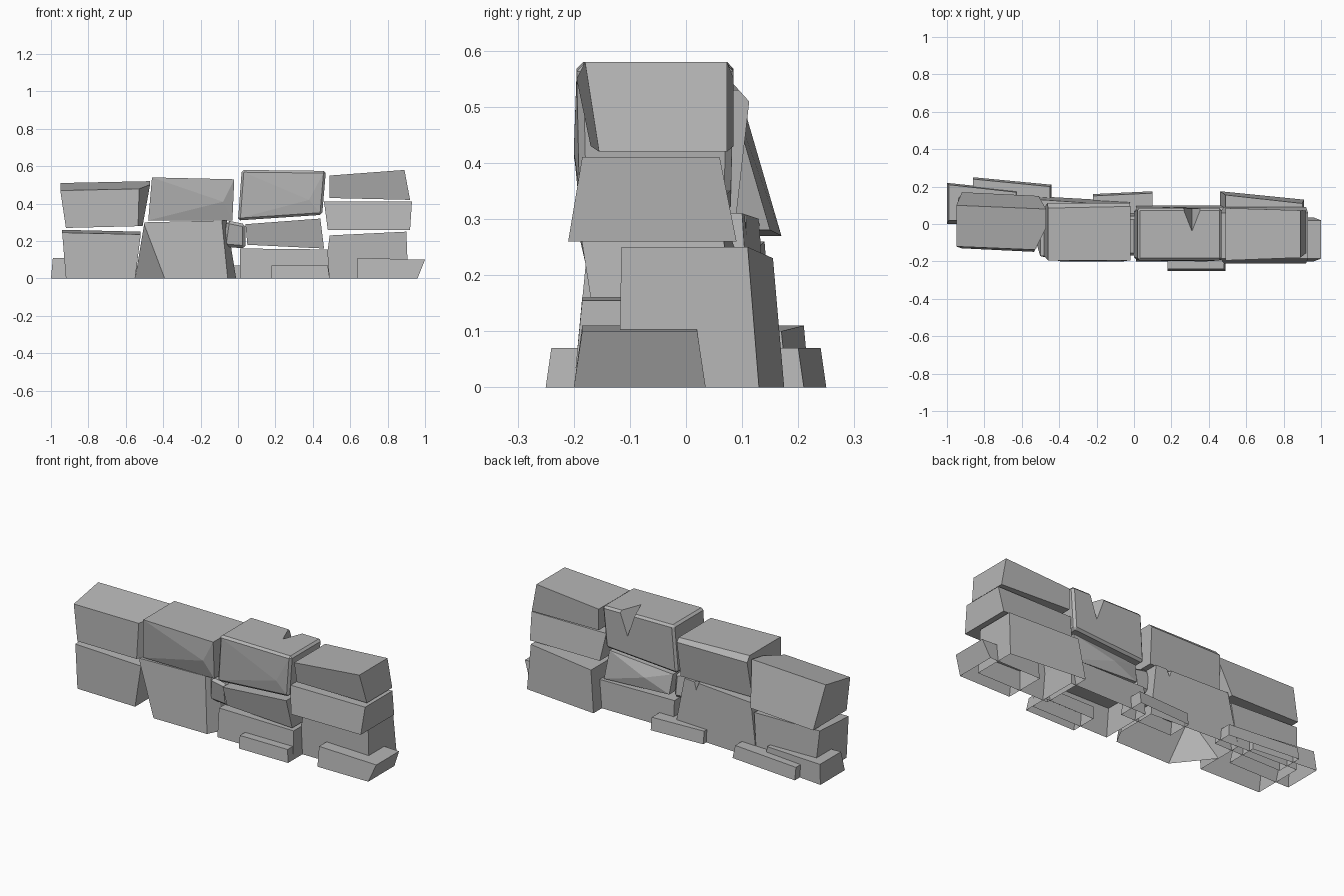
import bpy
import bmesh

cube = bpy.data.objects.get("Cube")
if cube:
    bpy.data.objects.remove(cube, do_unlink=True)

stone = bpy.data.materials.new("grey stone")
stone.use_nodes = True
grey = (0.46, 0.46, 0.46, 1)
stone.diffuse_color = grey
stone.node_tree.nodes["Principled BSDF"].inputs["Base Color"].default_value = grey


def add_object(name, bm):
    bmesh.ops.recalc_face_normals(bm, faces=bm.faces)
    mesh = bpy.data.meshes.new(name)
    bm.to_mesh(mesh)
    bm.free()
    mesh.materials.append(stone)
    obj = bpy.data.objects.new(name, mesh)
    bpy.context.collection.objects.link(obj)
    return obj


# x, z: bottom left, bottom right, top left, top right
# y: front bottom, front top, back bottom, back top
# skew: y shift of the right end, front and back
# peaks: point that breaks the front or back face into facets
# cuts: planes (point, outward normal) that slice off a corner
def block(name, x, y, z, skew=(0, 0), front_drop=0, front_peak=None, back_peak=None,
          chamfer=0, cuts=()):
    bm = bmesh.new()
    corner = {}
    for back in (0, 1):
        for top in (0, 1):
            for right in (0, 1):
                k = 2 * top + right
                drop = front_drop if top and not back else 0
                corner[back, top, right] = bm.verts.new(
                    (x[k], y[2 * back + top] + skew[back] * right, z[k] - drop))
    faces = {}
    for axis in range(3):
        for side in (0, 1):
            loop = []
            for a, b in ((0, 0), (1, 0), (1, 1), (0, 1)):
                key = [a, b]
                key.insert(axis, side)
                loop.append(corner[tuple(key)])
            faces[axis, side] = bm.faces.new(loop)
    bmesh.ops.recalc_face_normals(bm, faces=bm.faces)
    outline = list(bm.edges)
    for side, peak in ((0, front_peak), (1, back_peak)):
        if peak:
            made = bmesh.ops.poke(bm, faces=[faces[0, side]])
            made["verts"][0].co = peak
    if chamfer:
        bmesh.ops.bevel(bm, geom=outline, offset=chamfer, segments=1,
                        affect='EDGES', clamp_overlap=True)
    for point, normal in cuts:
        made = bmesh.ops.bisect_plane(bm, geom=bm.verts[:] + bm.edges[:] + bm.faces[:],
                                      plane_co=point, plane_no=normal, clear_outer=True)
        rim = [g for g in made["geom_cut"] if isinstance(g, bmesh.types.BMEdge)]
        bmesh.ops.contextual_create(bm, geom=rim)
    return add_object(name, bm)


# V-shaped cut down from the top back edge of a stone
def crack(obj, x, width, y_deep, y_back, z_low, z_top):
    bm = bmesh.new()
    points = [(x, y_deep, z_top), (x - width, y_back, z_top),
              (x + width, y_back, z_top), (x, y_back, z_low)]
    v = [bm.verts.new(p) for p in points]
    for i in range(4):
        bm.faces.new([v[j] for j in range(4) if j != i])
    cutter = add_object("crack_cutter", bm)
    cutter.hide_render = True
    mod = obj.modifiers.new("crack", 'BOOLEAN')
    mod.operation = 'DIFFERENCE'
    mod.solver = 'EXACT'
    mod.object = cutter
    bpy.context.view_layer.objects.active = obj
    bpy.ops.object.modifier_apply(modifier=mod.name)
    bpy.data.objects.remove(cutter, do_unlink=True)


# Stones resting on the ground are hollow shells
def open_underside(obj):
    bm = bmesh.new()
    bm.from_mesh(obj.data)
    under = [f for f in bm.faces if all(v.co.z < .001 for v in f.verts)]
    bmesh.ops.delete(bm, geom=under, context='FACES')
    bm.to_mesh(obj.data)
    bm.free()


# Top course, from the right end of the wall to the left
block("top_stone_far_right", x=(-.92, -.51, -.95, -.47), y=(-.13, -.12, .17, .1),
      z=(.27, .28, .51, .52), skew=(-.02, -.02), front_drop=.04,
      cuts=[((-.53, -.14, .4), (2, -1, 0)), ((-.48, .1, .4), (2, 1, 0))])
block("top_stone_right", x=(-.48, -.03, -.46, -.02), y=(-.17, -.195, .09, .115),
      z=(.31, .31, .54, .53), front_peak=(-.08, -.2, .41),
      cuts=[((-.2, .085, .54), (0, 1, .9))])
cracked_top = block("top_stone_left", x=(0, .45, .02, .47), y=(-.19, -.195, .08, .085),
                    z=(.31, .34, .58, .575), front_peak=(.38, -.2, .42), chamfer=.012)
block("top_stone_far_left", x=(.49, .92, .49, .89), y=(-.17, -.195, .085, .085),
      z=(.43, .42, .55, .58), skew=(.015, -.012))

# Middle course
block("middle_stone_far_left", x=(.48, .92, .46, .93), y=(-.21, -.185, .09, .06),
      z=(.26, .26, .41, .41))
block("middle_stone_left", x=(.05, .46, .04, .44), y=(-.17, -.195, .08, .06),
      z=(.18, .16, .29, .32), back_peak=(.2, .09, .24))
block("wedge_stone", x=(-.08, .04, -.06, .04), y=(-.15, -.17, .06, .04),
      z=(.17, .16, .31, .29), chamfer=.015)

# Bottom course
shells = [
    block("bottom_stone_far_right", x=(-.92, -.55, -.94, -.52), y=(-.13, -.12, .16, .14),
          z=(0, 0, .26, .25), skew=(-.01, -.01), front_drop=.015),
    block("bottom_stone_left", x=(.01, .49, .01, .48), y=(-.2, -.185, .1, .09),
          z=(0, 0, .16, .155)),
    block("bottom_stone_far_left", x=(.46, .91, .49, .9), y=(-.12, -.115, .175, .155),
          z=(0, 0, .23, .25), skew=(0, -.045)),
]
cracked_base = block("bottom_stone_right", x=(-.55, -.01, -.5, -.06), y=(-.2, -.17, .15, .13),
                     z=(0, 0, .3, .31), skew=(0, -.03),
                     cuts=[((-.4, -.19, 0), (-1, -.8, -.3)), ((-.05, -.19, 0), (2, -1, .3))])

# Low footing stones, front and back
shells += [
    block("front_footing_end", x=(.64, .96, .64, 1), y=(-.2, -.185, .035, .02),
          z=(0, 0, .11, .1)),
    block("front_footing", x=(.18, .49, .18, .48), y=(-.25, -.24, -.1, -.1),
          z=(0, 0, .07, .07)),
    block("back_footing_end", x=(-1, -.62, -.99, -.63), y=(0, .02, .22, .21),
          z=(0, 0, .11, .1), skew=(0, -.04)),
    block("back_footing", x=(-.86, -.44, -.86, -.45), y=(.1, .1, .25, .24),
          z=(0, 0, .07, .07), skew=(0, -.04)),
    block("back_footing_middle", x=(-.22, .1, -.22, .1), y=(.02, .03, .16, .15),
          z=(0, 0, .07, .07), skew=(0, .015)),
]

# Cracks in the back of two stones
crack(cracked_top, x=.31, width=.07, y_deep=-.06, y_back=.12, z_low=.4, z_top=.6)
crack(cracked_base, x=-.14, width=.04, y_deep=.04, y_back=.16, z_low=.22, z_top=.33)

for shell in shells + [cracked_base]:
    open_underside(shell)
